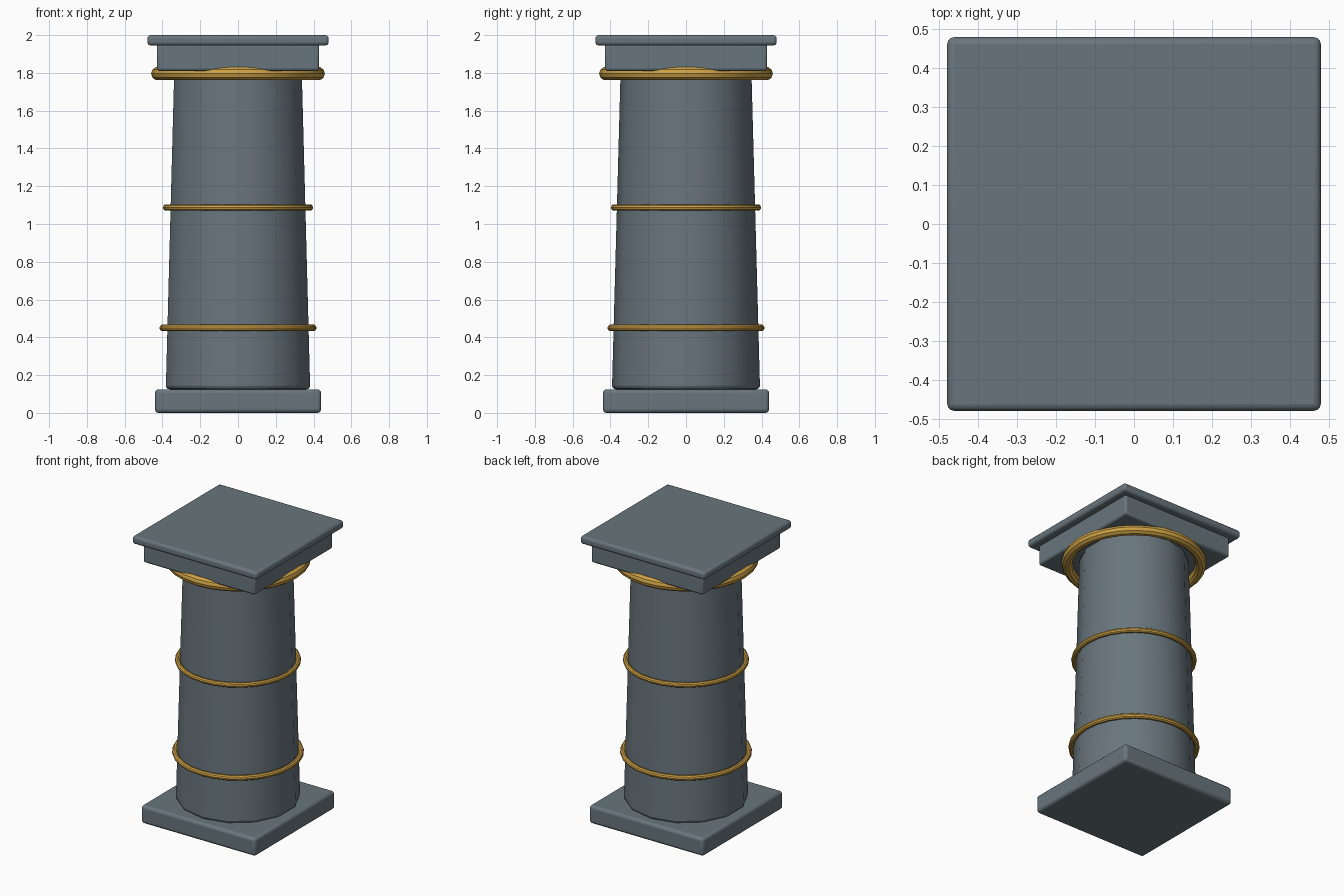
import bpy, math

if "Cube" in bpy.data.objects:
    bpy.data.objects.remove(bpy.data.objects["Cube"])


def material(name, color):
    m = bpy.data.materials.new(name)
    m.diffuse_color = color
    m.use_nodes = True
    m.node_tree.nodes["Principled BSDF"].inputs["Base Color"].default_value = m.diffuse_color
    return m


STONE = material("slate_stone", (0.14, 0.18, 0.205, 1))
GOLD = material("gold", (0.62, 0.36, 0.06, 1))


def finish(name, mat, bevel=0.0):
    ob = bpy.context.object
    ob.name = name
    ob.data.materials.append(mat)
    if bevel:
        mod = ob.modifiers.new("soft_edges", 'BEVEL')
        mod.width = bevel
        mod.segments = 3
        mod.limit_method = 'ANGLE'
        mod.angle_limit = math.radians(40)
    bpy.ops.object.shade_smooth_by_angle(angle=math.radians(35))
    return ob


def slab(name, half, z0, z1, bevel):
    bpy.ops.mesh.primitive_cube_add(size=1, location=(0, 0, (z0 + z1) / 2))
    bpy.context.object.scale = (2 * half, 2 * half, z1 - z0)
    bpy.ops.object.transform_apply(location=False, rotation=False, scale=True)
    finish(name, STONE, bevel)


def ring(name, outer, minor, z):
    bpy.ops.mesh.primitive_torus_add(major_radius=outer - minor, minor_radius=minor,
                                     major_segments=28, minor_segments=10,
                                     location=(0, 0, z))
    finish(name, GOLD)


# square base and two-step capital
slab("base_plinth", 0.44, 0.0, 0.125, 0.02)
slab("capital_block", 0.43, 1.81, 1.955, 0.015)
slab("capital_top", 0.48, 1.945, 2.0, 0.018)

# tapered 14-sided shaft
z0, z1 = 0.125, 1.82
bpy.ops.mesh.primitive_cone_add(vertices=14, radius1=0.392, radius2=0.346,
                                depth=z1 - z0, location=(0, 0, (z0 + z1) / 2))
finish("shaft", STONE, 0.02)

# gold bands and the thick collar under the capital
ring("lower_band", 0.416, 0.018, 0.45)
ring("middle_band", 0.398, 0.017, 1.087)
ring("collar", 0.46, 0.036, 1.796)
